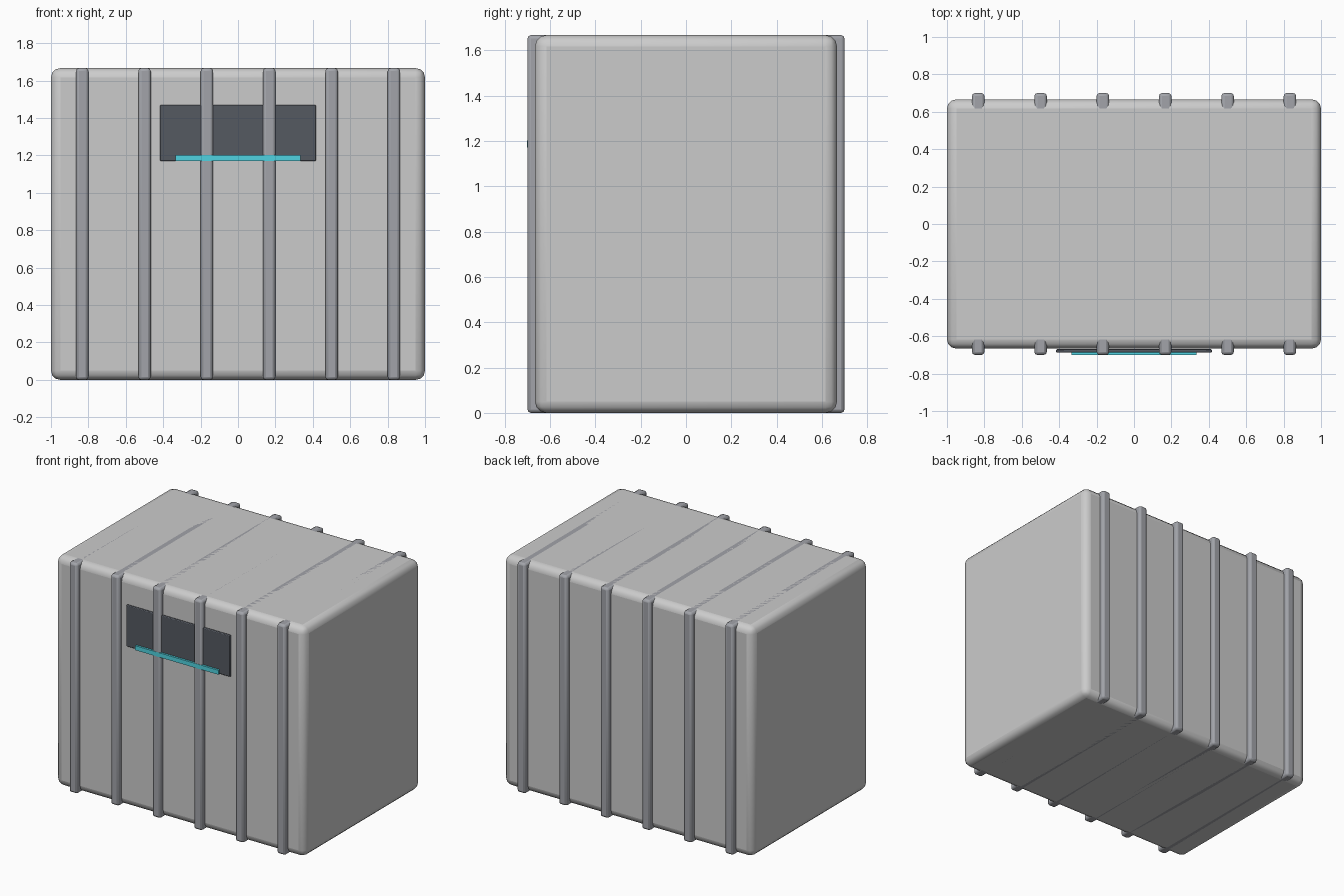
import bpy

if "Cube" in bpy.data.objects:
    bpy.data.objects.remove(bpy.data.objects["Cube"])


def box(name, center, size, bevel=0.0, segments=2, color=None):
    bpy.ops.mesh.primitive_cube_add(size=1, location=center)
    ob = bpy.context.object
    ob.name = name
    ob.scale = size
    bpy.ops.object.transform_apply(location=False, rotation=False, scale=True)
    if bevel:
        mod = ob.modifiers.new("rounded_edges", 'BEVEL')
        mod.width = bevel
        mod.segments = segments
        bpy.ops.object.shade_smooth_by_angle()
    if color:
        mat = bpy.data.materials.new(name + "_colour")
        mat.diffuse_color = color
        mat.use_nodes = True
        mat.node_tree.nodes["Principled BSDF"].inputs["Base Color"].default_value = mat.diffuse_color
        ob.data.materials.append(mat)
    return ob


H = 1.667

# Main container body
box("container_body", (0, 0, H / 2), (2.0, 1.333, H), 0.05, 3)

# Ribs run through the body and stand proud at front and back
for i in range(6):
    x = -0.833 + i * 0.3333
    box(f"rib_{i + 1}", (x, 0, H / 2), (0.067, 1.4, H), 0.016, 2,
        (0.36, 0.37, 0.40, 1))

# Dark display panel with glowing strip along its lower edge
box("display_panel", (0, -0.678, 1.32), (0.833, 0.017, 0.30), 0.005, 2,
    (0.09, 0.10, 0.12, 1))
box("light_strip", (0, -0.694, 1.187), (0.667, 0.015, 0.032), 0, 1,
    (0.08, 0.65, 0.75, 1))
